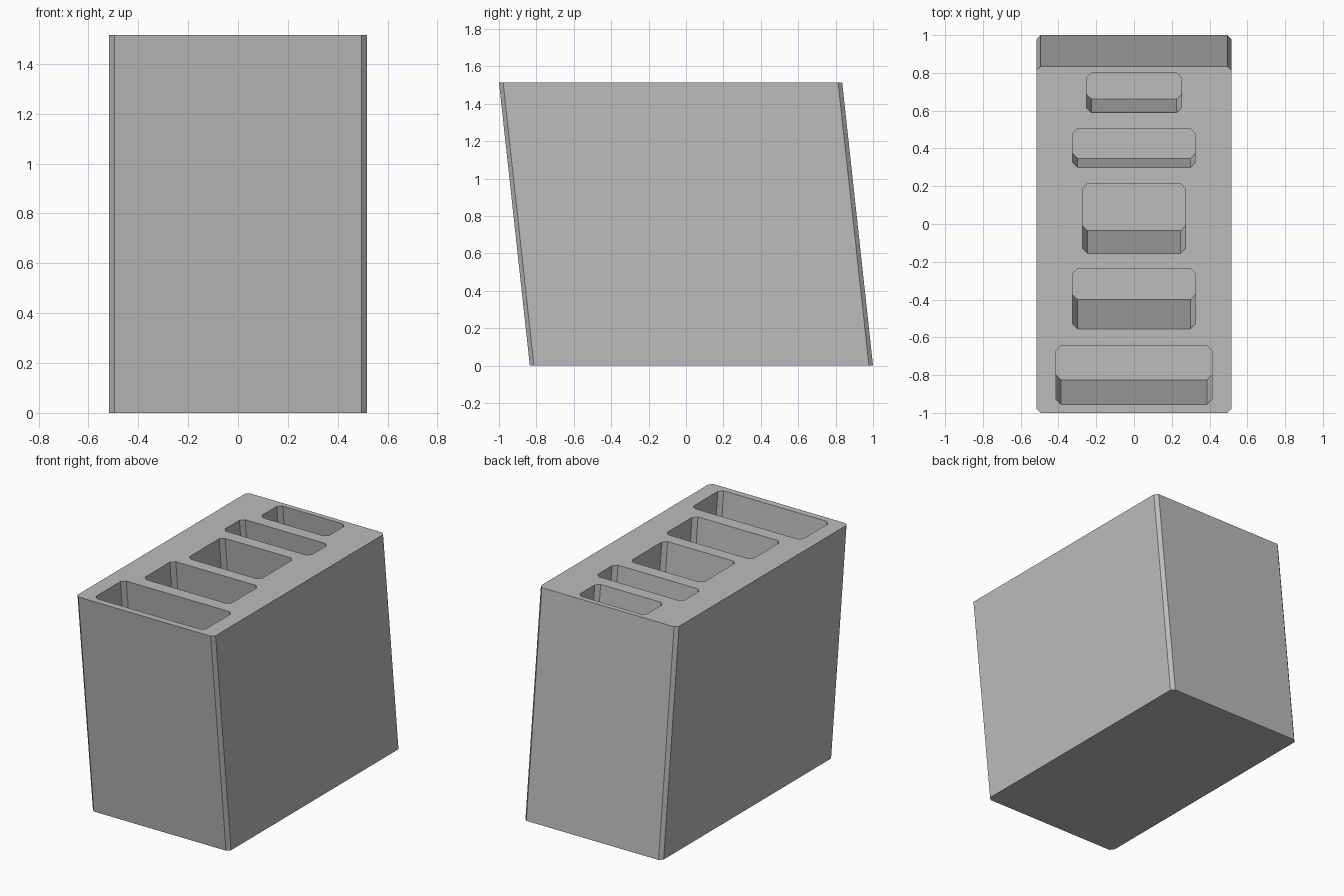
import bpy
import bmesh

cube = bpy.data.objects.get("Cube")
if cube:
    bpy.data.objects.remove(cube, do_unlink=True)

HEIGHT = 1.515
LEAN = 0.165 / HEIGHT      # how far the block leans to the front per unit of height

# Plain grey material
grey = bpy.data.materials.new("grey")
grey.use_nodes = True
colour = (0.5, 0.5, 0.5, 1)
grey.diffuse_color = colour
grey.node_tree.nodes["Principled BSDF"].inputs["Base Color"].default_value = colour

bm = bmesh.new()


def ring(half_width, front, back, chamfer, z):
    """Chamfered rectangle, given by its outline at the top and slid along the lean."""
    slide = (HEIGHT - z) * LEAN
    w, c = half_width, chamfer
    outline = [(-w + c, front), (w - c, front), (w, front + c), (w, back - c),
               (w - c, back), (-w + c, back), (-w, back - c), (-w, front + c)]
    return [bm.verts.new((x, y + slide, z)) for x, y in outline]


def leaning_prism(half_width, front, back, chamfer, z_end):
    """Walls from the top plane down to a closed end; returns the open top edges."""
    top = ring(half_width, front, back, chamfer, HEIGHT)
    end = ring(half_width, front, back, chamfer, z_end)
    n = len(top)
    for i in range(n):
        j = (i + 1) % n
        bm.faces.new((top[i], end[i], end[j], top[j]))
    bm.faces.new(end)
    return [bm.edges.get((top[i], top[(i + 1) % n])) for i in range(n)]


# Outer body
rim = leaning_prism(0.517, -1.0, 0.835, 0.022, 0)

# Pockets: half width, front, back, depth
pockets = [
    (0.412, -0.955, -0.643, 1.19),
    (0.325, -0.555, -0.238, 1.42),
    (0.272, -0.155, 0.213, 1.10),
    (0.325, 0.30, 0.505, 0.44),
    (0.252, 0.59, 0.80, 0.66),
]
for half_width, front, back, depth in pockets:
    rim += leaning_prism(half_width, front, back, 0.026, HEIGHT - depth)

# Top face around the pocket openings
bmesh.ops.triangle_fill(bm, edges=rim, use_beauty=True, normal=(0, 0, 1))
bmesh.ops.recalc_face_normals(bm, faces=bm.faces)

mesh = bpy.data.meshes.new("slotted_block")
bm.to_mesh(mesh)
bm.free()
mesh.materials.append(grey)
block = bpy.data.objects.new("slotted_block", mesh)
bpy.context.collection.objects.link(block)
